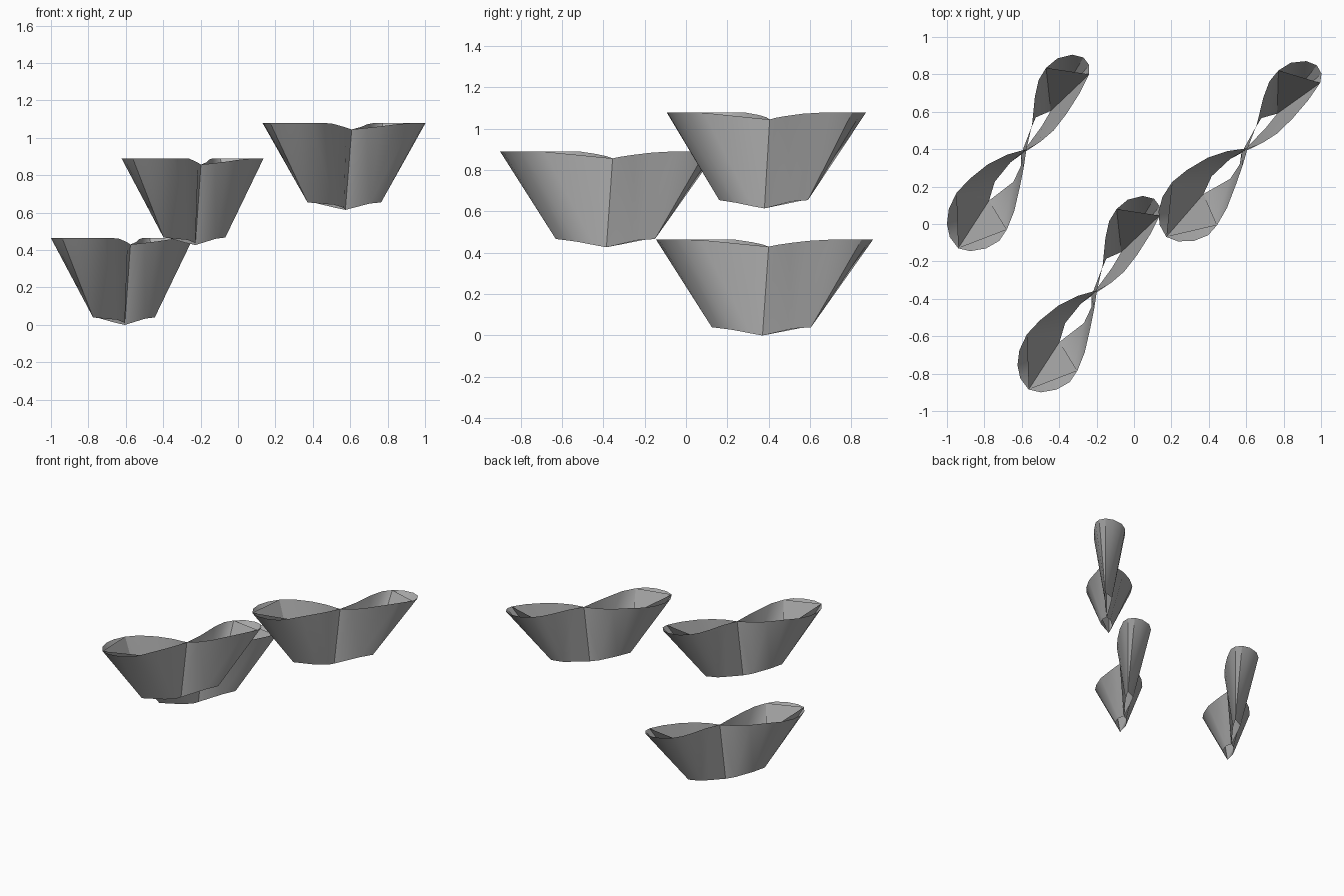
import bpy, math
from math import hypot

if "Cube" in bpy.data.objects:
    bpy.data.objects.remove(bpy.data.objects["Cube"])

grey = bpy.data.materials.new("plain grey")
grey.diffuse_color = (0.42, 0.42, 0.42, 1)
grey.use_nodes = True
grey.node_tree.nodes["Principled BSDF"].inputs["Base Color"].default_value = grey.diffuse_color

# Bottom opening: small figure-eight, relative to the waist of the top rim
BOTTOM = [(-.03, -.03), (.02, .10), (.05, .17), (.13, .205), (.08, .12),
          (-.085, -.07), (-.17, -.175), (-.20, -.275), (-.07, -.175), (-.03, -.09)]
# Top rim: large figure-eight (x, y, index of the bottom point below it)
RIM = [(0, 0, 0), (.03, .13, 1), (.045, .28, 2), (.065, .37, 2), (.105, .435, 2),
       (.165, .485, 3), (.245, .505, 3), (.305, .49, 3), (.335, .45, 3), (.335, .40, 3),
       (.285, .30, 3), (.215, .19, 4), (.145, .10, 4), (.075, .04, 4), (0, 0, 0),
       (-.105, -.03, 5), (-.205, -.08, 5), (-.305, -.16, 6), (-.375, -.235, 6),
       (-.415, -.32, 7), (-.425, -.40, 7), (-.41, -.47, 7), (-.365, -.53, 7),
       (-.30, -.545, 7), (-.215, -.53, 7), (-.145, -.49, 7), (-.105, -.43, 8),
       (-.065, -.33, 8), (-.035, -.20, 9), (-.015, -.10, 9)]

n = len(RIM)
verts = [(x, y, .43 + .034 * min(1, hypot(x, y) / .35)) for x, y, b in RIM]
verts += [(x, y, .04 * min(1, hypot(x + .03, y + .03) / .22)) for x, y in BOTTOM]

# Flared wall: quads where the bottom advances, fans at the lobe tips
wall = []
for i in range(n):
    j = (i + 1) % n
    a, b = n + RIM[i][2], n + RIM[j][2]
    wall.append((i, a, j) if a == b else (i, a, b, j))

# Flat panels cutting across the inside of each lobe tip
panels = [(4, 9, n + 3), (18, 22, n + 7), (22, 26, n + 7)]


def make_mesh(name, faces):
    me = bpy.data.meshes.new(name)
    used = sorted({v for f in faces for v in f})
    new = {v: k for k, v in enumerate(used)}
    me.from_pydata([verts[v] for v in used], [], [[new[v] for v in f] for f in faces])
    me.materials.append(grey)
    me.update()
    return me


wall_mesh = make_mesh("flared_wall", wall)
panel_mesh = make_mesh("inner_panels", panels)


def place(name, mesh, loc, turn):
    ob = bpy.data.objects.new(name, mesh)
    ob.location = loc
    ob.rotation_euler.z = math.radians(turn)
    bpy.context.collection.objects.link(ob)
    return ob


# Three copies: low left, middle front, high right
SPOTS = [("low", (-.575, .40, 0), 0),
         ("middle", (-.198, -.355, .427), 0),
         ("high", (.608, .405, .615), -8)]
for label, loc, turn in SPOTS:
    shell = place(label + "_shell", wall_mesh, loc, turn)
    place(label + "_inner_panels", panel_mesh, loc, turn)

bpy.ops.object.select_all(action='DESELECT')
shell.select_set(True)
bpy.context.view_layer.objects.active = shell
bpy.ops.object.shade_smooth_by_angle(angle=math.radians(30))
